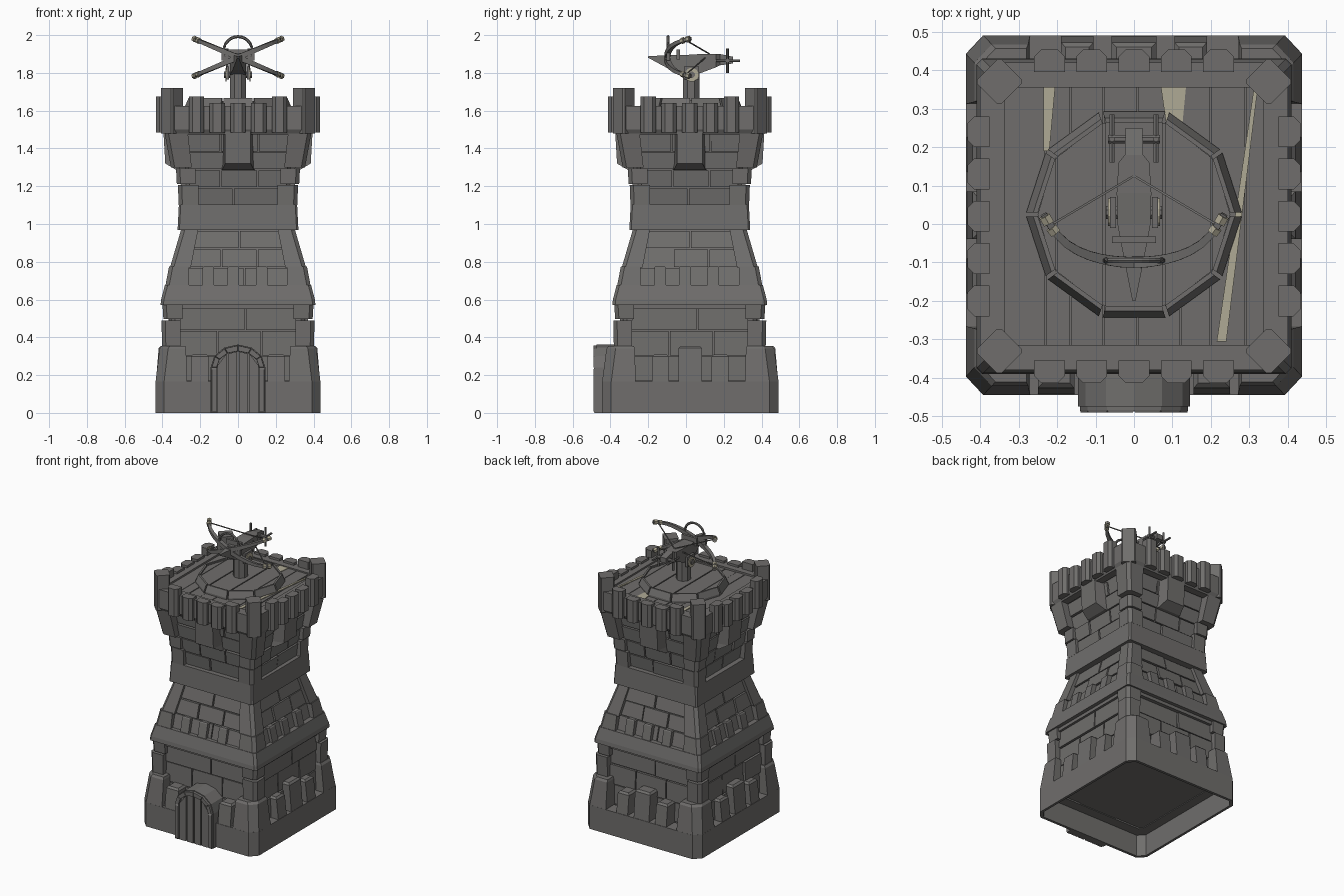
import bpy, bmesh, math, random
from mathutils import Matrix, Vector

if "Cube" in bpy.data.objects:
    bpy.data.objects.remove(bpy.data.objects["Cube"])

random.seed(4)
CY = 0.02  # tower axis in y


def material(name, col):
    m = bpy.data.materials.new(name)
    m.diffuse_color = (*col, 1)
    m.use_nodes = True
    m.node_tree.nodes["Principled BSDF"].inputs["Base Color"].default_value = m.diffuse_color
    return m


STONE = material("dark_grey", (0.16, 0.155, 0.15))
BEIGE = material("beige", (0.43, 0.40, 0.30))
SIDES = [Matrix.Translation((0, CY, 0)) @ Matrix.Rotation(k * math.pi / 2, 4, 'Z') for k in range(4)]
I = Matrix.Identity(4)


def finish(name, bm, mat=STONE):
    bmesh.ops.recalc_face_normals(bm, faces=bm.faces)
    me = bpy.data.meshes.new(name)
    bm.to_mesh(me)
    bm.free()
    me.materials.append(mat)
    ob = bpy.data.objects.new(name, me)
    bpy.context.collection.objects.link(ob)
    return ob


def loft(bm, rings, M=I, closed=False):
    vs = [[bm.verts.new(M @ Vector(p)) for p in r] for r in rings]
    n = len(vs[0])
    pairs = list(zip(vs, vs[1:])) + ([(vs[-1], vs[0])] if closed else [])
    for a, b in pairs:
        for i in range(n):
            bm.faces.new((a[i], a[(i + 1) % n], b[(i + 1) % n], b[i]))
    if not closed:
        bm.faces.new(vs[0])
        bm.faces.new(vs[-1])


def prism(bm, poly, z0, z1, M=I):
    loft(bm, [[(x, y, z) for x, y in poly] for z in (z0, z1)], M)


def box(bm, x0, x1, y0, y1, z0, z1):
    prism(bm, [(x0, y0), (x1, y0), (x1, y1), (x0, y1)], z0, z1)


def chsq(h, c, z):
    k = h - c
    return [(k, -h, z), (h, -k, z), (h, k, z), (k, h, z), (-k, h, z), (-h, k, z), (-h, -k, z), (-k, -h, z)]


def corner(a, h, c, z):
    return [(a, -a, z), (a, -h, z), (h - c, -h, z), (h, -h + c, z), (h, -a, z)]


def slab(bm, M, u0, u1, z0, z1, d, o0, o1, bev=0.0):
    """stone on a wall: inner depth d, outer depth o0 at the bottom, o1 at the top"""
    def q(z, o, e=0):
        return [(u0 + e, -d, z), (u1 - e, -d, z), (u1 - e, -o + e, z), (u0 + e, -o + e, z)]
    loft(bm, [q(z0, o0), q(z1 - bev, o1)] + ([q(z1, o1, bev)] if bev else []), M)


def tube(bm, pts, radii, n=6):
    pts = [Vector(p) for p in pts]
    rings = []
    for i, p in enumerate(pts):
        t = (pts[min(i + 1, len(pts) - 1)] - pts[max(i - 1, 0)]).normalized()
        ref = Vector((0, 0, 1)) if abs(t.z) < 0.9 else Vector((0, 1, 0))
        s = t.cross(ref).normalized()
        w = s.cross(t)
        rings.append([p + radii[i] * (math.cos(a) * s + math.sin(a) * w)
                      for a in [(j + 0.5) * math.tau / n for j in range(n)]])
    loft(bm, rings)


# --- inner wall core (its underside is the ceiling of the hollow plinth)
bm = bmesh.new()
loft(bm, [chsq(h, 0.02, z) for z, h in ((0.15, 0.365), (0.6, 0.35), (0.68, 0.345), (0.97, 0.27),
                                       (1.1, 0.27), (1.3, 0.28), (1.48, 0.32), (1.58, 0.36))], SIDES[0])
finish("wall_core", bm)

# --- bricks: z0, z1, wall depth at each, half span at each, number of rows
bm = bmesh.new()
for z0, z1, h0, h1, a0, a1, rows in ((0.17, 0.575, 0.365, 0.35, 0.31, 0.31, 3),
                                     (0.675, 0.97, 0.345, 0.27, 0.27, 0.22, 3),
                                     (1.1, 1.48, 0.27, 0.315, 0.25, 0.27, 4)):
    for M in SIDES:
        for r in range(rows):
            f0, f1 = r / rows, (r + 1) / rows
            za, zb = z0 + (z1 - z0) * f0, z0 + (z1 - z0) * f1 - 0.007
            a = max(a0 + (a1 - a0) * f0, a0 + (a1 - a0) * f1)
            cuts = [-a] + ([-a * 0.35, a * 0.4] if r % 2 else [a * random.uniform(-0.15, 0.15)]) + [a]
            for u0, u1 in zip(cuts, cuts[1:]):
                t = random.uniform(0.008, 0.02)
                slab(bm, M, u0 + 0.004, u1 - 0.004, za, zb, 0.2,
                     h0 + (h1 - h0) * f0 + t, h0 + (h1 - h0) * f1 + t)
finish("wall_bricks", bm)

# --- plinth: hollow ring, corner piers, upright stones
bm = bmesh.new()
loft(bm, [chsq(0.437, 0.045, 0), chsq(0.437, 0.045, 0.165), chsq(0.35, 0.02, 0.165), chsq(0.35, 0.02, 0.145),
          chsq(0.415, 0.04, 0.145), chsq(0.42, 0.04, 0)], closed=True)
for k, M in enumerate(SIDES):
    R = Matrix.Rotation(k * math.pi / 2, 4, 'Z')
    loft(bm, [corner(0.27, 0.437, 0.045, 0.16), corner(0.275, 0.415, 0.045, 0.34),
              corner(0.28, 0.405, 0.045, 0.355)], R)
    stones = ((-0.25, -0.155, 0.31), (0.155, 0.25, 0.31)) if k == 0 else \
             ((-0.19, -0.105, 0.31), (-0.058, 0.058, 0.355), (0.105, 0.19, 0.31))
    for u0, u1, top in stones:
        slab(bm, R, u0, u1, 0.16, top, 0.33, 0.435, 0.42, 0.012)
ob = finish("plinth", bm)
ob.location.y = CY + 0.003
ob.scale.y = 1.07

# --- corner blocks: (inner, outer) at the bottom and top
bm = bmesh.new()
for M in SIDES:
    for z0, z1, a0, h0, a1, h1 in ((0.35, 0.49, 0.305, 0.402, 0.305, 0.405), (0.497, 0.575, 0.295, 0.395, 0.295, 0.4),
                                   (0.67, 0.775, 0.26, 0.385, 0.26, 0.365), (0.77, 0.975, 0.25, 0.36, 0.21, 0.3),
                                   (1.1, 1.207, 0.21, 0.314, 0.21, 0.318), (1.213, 1.293, 0.225, 0.324, 0.225, 0.328),
                                   (1.3, 1.48, 0.245, 0.355, 0.265, 0.388)):
        loft(bm, [corner(a0, h0, 0.02, z0), corner(a1, h1, 0.02, z1)], M)
    slab(bm, M, -0.31, 0.31, 0.55, 0.577, 0.3, 0.385, 0.385)
finish("corner_blocks", bm)

# --- stone bands with small merlons
bm = bmesh.new()
loft(bm, [chsq(0.41, 0.015, 0.572), chsq(0.407, 0.015, 0.6), chsq(0.387, 0.015, 0.677)], SIDES[0])
loft(bm, [chsq(0.32, 0.01, 0.968), chsq(0.313, 0.01, 1.102)], SIDES[0])
for M in SIDES:
    for u in (-0.157, -0.025, 0.125):
        slab(bm, M, u - 0.031, u + 0.031, 0.67, 0.775, 0.25, 0.383, 0.36, 0.006)
finish("stone_bands", bm)

# --- corbels under the crown
bm = bmesh.new()
for M in SIDES:
    loft(bm, [[(-w, -0.25, z), (w, -0.25, z), (w * f, -o, z), (-w * f, -o, z)]
              for z, w, o, f in ((1.285, 0.09, 0.325, 0.95), (1.32, 0.09, 0.385, 0.75), (1.49, 0.09, 0.395, 0.75))], M)
finish("corbels", bm)

# --- crown: frame, stakes, corner posts
bm = bmesh.new()
loft(bm, [chsq(0.385, 0.04, 1.475), chsq(0.4, 0.04, 1.5), chsq(0.4, 0.04, 1.625),
          chsq(0.335, 0.003, 1.625), chsq(0.335, 0.003, 1.475)], SIDES[0], closed=True)
finish("crown_frame", bm)
bm = bmesh.new()
stake = [(-0.04, -0.375), (-0.04, -0.415), (-0.022, -0.433), (0.022, -0.433), (0.04, -0.415), (0.04, -0.375)]
post = [(0.35 + 0.058 * math.cos(a), -0.35 + 0.058 * math.sin(a))
        for a in [k * math.pi / 2 + d for k in range(4) for d in (-0.1, 0.1)]]
for M in SIDES:
    for i in range(-2, 3):
        top = 1.675 if abs(i) == 2 else 1.64
        prism(bm, [(x + i * 0.11, y) for x, y in stake], 1.485, top, M)
    prism(bm, post, 1.48, 1.72, M)
finish("crown_stakes", bm)

# --- deck planks with pale wedges showing between them
bm = bmesh.new()
cuts = [-0.34, -0.23, -0.165, -0.08, 0.01, 0.12, 0.2, 0.29, 0.34]
for x0, x1 in zip(cuts, cuts[1:]):
    box(bm, x0 + 0.002, x1 - 0.002, CY - 0.337, CY + 0.337, 1.57, 1.615 + random.uniform(-0.004, 0.002))
finish("deck_planks", bm)
bm = bmesh.new()
for poly in ([(-0.235, 0.355), (-0.235, 0.19), (-0.22, 0.19), (-0.205, 0.355)],
             [(0.07, 0.355), (0.085, 0.25), (0.125, 0.25), (0.135, 0.355)],
             [(0.215, -0.305), (0.24, -0.305), (0.322, 0.355), (0.312, 0.355)]):
    prism(bm, poly, 1.614, 1.62)
finish("pale_deck_wedges", bm, BEIGE)

# --- ten-sided turntable with rim beams
bm = bmesh.new()


def deca(r, i):
    a = i * math.tau / 10
    return (r * math.cos(a), CY + 0.005 + r * math.sin(a))


ins = [deca(0.252, i) for i in range(10)]
prism(bm, [deca(0.25, i) for i in range(10)], 1.58, 1.65)
for i in range(5):  # planks end at the corners of the ten sides
    quad = [ins[i], ins[i + 1], ins[(9 - i) % 10], ins[(10 - i) % 10]]
    quad = quad if i not in (0, 4) else ([ins[0], ins[1], ins[9]] if i == 0 else [ins[4], ins[5], ins[6]])
    cx = sum(p[0] for p in quad) / len(quad)
    prism(bm, [(cx + (x - cx) * 0.95, y) for x, y in quad], 1.63, 1.657)
beam = ((0.28, 1.59), (0.28, 1.625), (0.262, 1.667), (0.25, 1.667), (0.25, 1.59))
for i in range(10):
    loft(bm, [[deca(r, j) + (z,) for r, z in beam] for j in (i + 0.03, i + 0.97)])
finish("turntable", bm)


# --- doorway: arched surround, frame stones, planks
def arch(w, spring, top, n=6, z0=0):
    pts = [(w * math.cos(i * math.pi / n), spring + (top - spring) * math.sin(i * math.pi / n)) for i in range(n + 1)]
    return [(w, z0)] + pts + [(-w, z0)]


bm = bmesh.new()
for z0, back in ((0, -0.435), (0.15, -0.25)):
    loft(bm, [[(x, y, z) for x, z in arch(0.145, 0.24, 0.362, 6, z0)] for y in (-0.474, back)])
finish("door_surround", bm)
bm = bmesh.new()
o, i_ = arch(0.14, 0.24, 0.357), arch(0.113, 0.24, 0.327)
for j in range(len(o) - 1):
    q = [o[j], o[j + 1], i_[j + 1], i_[j]]
    c = [sum(p[k] for p in q) / 4 for k in (0, 1)]
    loft(bm, [[(c[0] + (x - c[0]) * s, y, max(0, c[1] + (z - c[1]) * s)) for x, z in q]
              for y, s in ((-0.46, 1), (-0.484, 1), (-0.49, 0.92))])
finish("door_frame", bm)
bm = bmesh.new()
xs = [-0.112, -0.056, 0.0, 0.056, 0.112]
for x0, x1 in zip(xs, xs[1:]):
    zt = [0.24 + 0.085 * math.sqrt(max(0, 1 - (x / 0.113) ** 2)) for x in (x0, x1)]
    loft(bm, [[(x0 + 0.004, y, 0), (x1 - 0.004, y, 0), (x1 - 0.004, y, zt[1]), (x0 + 0.004, y, zt[0])]
              for y in (-0.483, -0.46)])
finish("door_planks", bm)

# --- ballista: pedestal, cheeks, stock, winch
bm = bmesh.new()
prism(bm, [(0.047 * math.cos(a), 0.027 + 0.047 * math.sin(a)) for a in [(k + 0.5) * math.tau / 8 for k in range(8)]],
      1.64, 1.8)
for s in (-1, 1):
    box(bm, min(s * 0.047, s * 0.062), max(s * 0.047, s * 0.062), -0.01, 0.07, 1.765, 1.835)
finish("pedestal", bm)
bm = bmesh.new()
loft(bm, [[(-w, y, za), (w, y, za), (w, y, zb), (-w, y, zb)] for y, w, za, zb in (
    (-0.2, 0.004, 1.88, 1.888), (-0.08, 0.028, 1.815, 1.895), (0, 0.043, 1.79, 1.895), (0.08, 0.045, 1.8, 1.9),
    (0.16, 0.04, 1.83, 1.9), (0.18, 0.024, 1.84, 1.9), (0.25, 0.022, 1.85, 1.885))])
box(bm, -0.088, 0.088, -0.102, -0.086, 1.865, 1.905)
box(bm, -0.057, 0.057, -0.05, -0.033, 1.87, 1.925)
finish("stock", bm)
bm = bmesh.new()
tube(bm, [(-0.068, 0.22, 1.865), (0.068, 0.22, 1.865)], [0.012] * 2, 8)
for x in (-0.057, 0.057):
    tube(bm, [(x, 0.16, 1.865), (x, 0.285, 1.865)], [0.007] * 2)
    tube(bm, [(x, 0.22, 1.8), (x, 0.22, 1.93)], [0.007] * 2)
finish("winch", bm)
bm = bmesh.new()
for s in (-1, 1):
    tube(bm, [(s * 0.06, 0.03, 1.79), (s * 0.067, 0.03, 1.79)], [0.037] * 2, 12)
finish("pivot_discs", bm, BEIGE)
bm = bmesh.new()
tube(bm, [(-0.073, 0.03, 1.79), (0.073, 0.03, 1.79)], [0.018] * 2, 8)
finish("pivot_axle", bm)


# --- crossed bows, pale lashings, strings, sight hoop
def bow(t, s):
    return (0.235 * t, -0.1 + 0.07 * t * t + 0.055 * t ** 6, 1.882 + 0.1 * t * s)


bows, lash, strings = bmesh.new(), bmesh.new(), bmesh.new()
for s in (-1, 1):
    ts = [k / 8 for k in range(-8, 9)]
    tube(bows, [bow(t, s) for t in ts], [0.021 - 0.009 * abs(t) for t in ts], 4)
    for e in (-1, 1):
        for t in (0.87, 0.945):
            tube(lash, [bow(e * t, s), bow(e * (t + 0.045), s)], [0.0165] * 2)
        tube(strings, [bow(e * 0.93, s), (0, 0.125, 1.9)], [0.004] * 2, 4)
finish("bow_limbs", bows)
finish("bow_lashings", lash, BEIGE)
finish("bow_strings", strings)
bm = bmesh.new()
arc = [math.radians(-25 + 230 * k / 16) for k in range(17)]
tube(bm, [(0.075 * math.cos(a), -0.095, 1.917 + 0.075 * math.sin(a)) for a in arc], [0.008] * 17)
finish("sight_hoop", bm)
